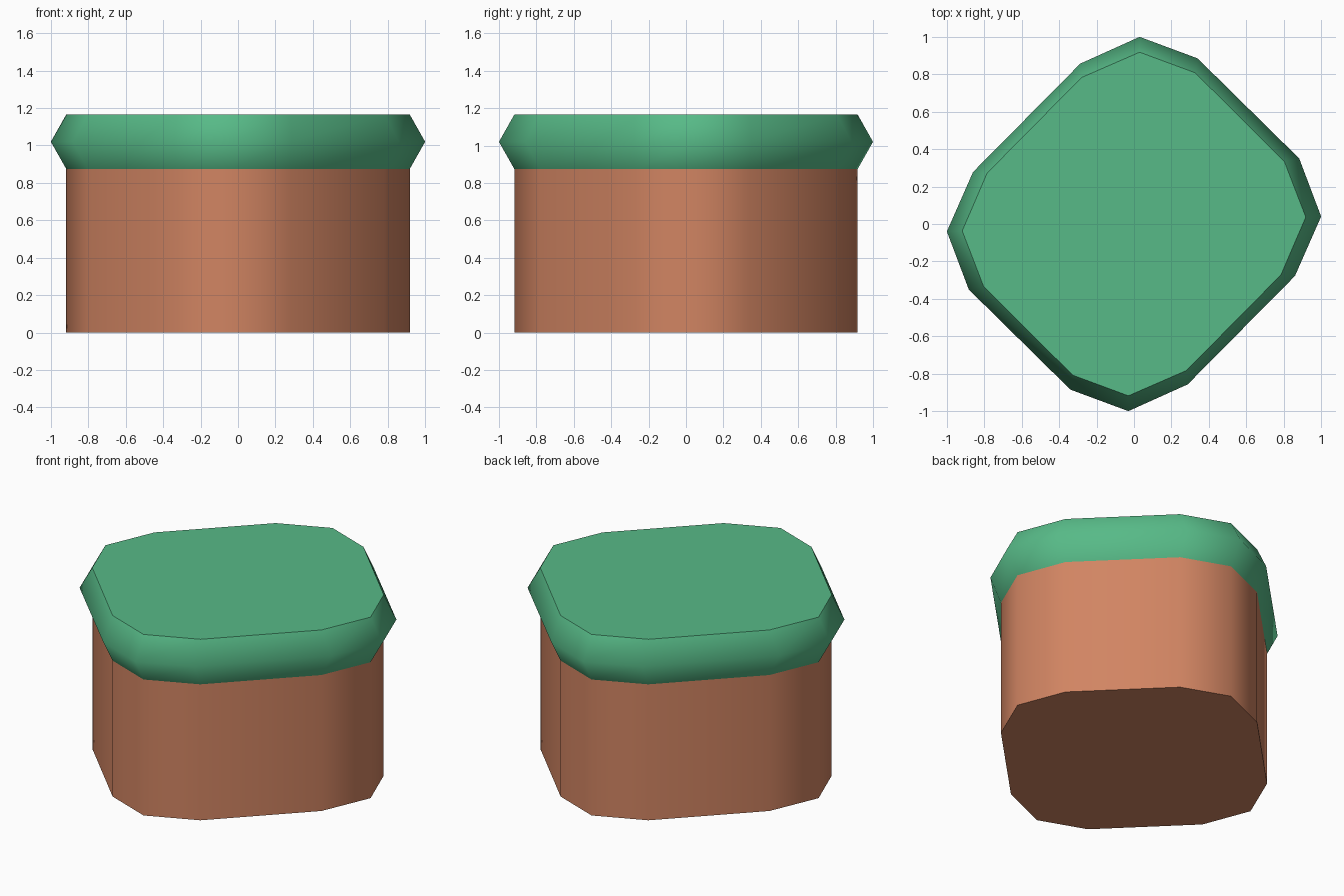
import bpy, bmesh

if "Cube" in bpy.data.objects:
    bpy.data.objects.remove(bpy.data.objects["Cube"])

# Outline: half the corners; the other half is the same turned by 180 degrees
OUTER = [(0.03, 1.0), (0.34, 0.885), (0.883, 0.35), (1.0, 0.04), (0.86, -0.278), (0.287, -0.857)]
INNER = [(0.03, 0.918), (0.327, 0.808), (0.803, 0.335), (0.918, 0.037), (0.785, -0.272), (0.28, -0.783)]


def full(half):
    return half + [(-x, -y) for x, y in half]


def material(name, rgb):
    m = bpy.data.materials.new(name)
    m.diffuse_color = (*rgb, 1)
    m.use_nodes = True
    m.node_tree.nodes["Principled BSDF"].inputs["Base Color"].default_value = m.diffuse_color
    return m


def stack(name, levels, cap_level, mat):
    """Loft rings given as (outline, z); close one end with a flat, sharp-edged face."""
    bm = bmesh.new()
    rings = [[bm.verts.new((x, y, z)) for x, y in full(o)] for o, z in levels]
    n = len(rings[0])
    for a, b in zip(rings, rings[1:]):
        for i in range(n):
            j = (i + 1) % n
            bm.faces.new((a[j], a[i], b[i], b[j])).smooth = True
    ring = rings[cap_level]
    cap = bm.faces.new(ring[::-1] if cap_level == -1 else ring)
    for e in cap.edges:
        e.smooth = False
    me = bpy.data.meshes.new(name)
    bm.to_mesh(me)
    bm.free()
    me.materials.append(mat)
    ob = bpy.data.objects.new(name, me)
    bpy.context.collection.objects.link(ob)


# Earthy body with a flat underside
stack("body", [(INNER, 0), (INNER, 0.875)], 0, material("clay brown", (0.64, 0.233, 0.123)))
# Green cap with a bulging rim and a flat top
stack("cap", [(INNER, 0.875), (OUTER, 1.02), (INNER, 1.165)], -1,
      material("grass green", (0.095, 0.49, 0.243)))
